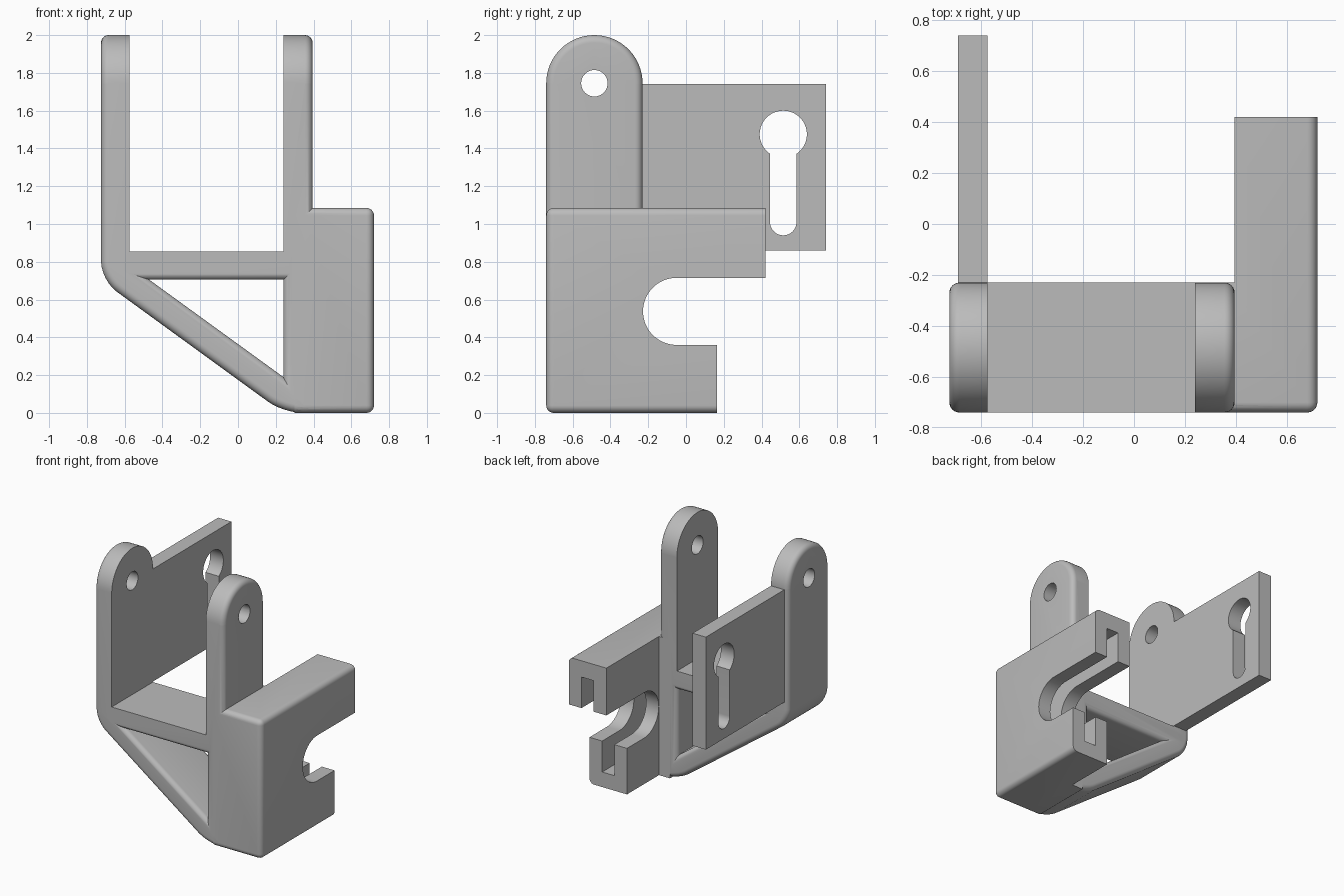
import bpy, bmesh, math
from mathutils import Vector

cube = bpy.data.objects.get("Cube")
if cube:
    bpy.data.objects.remove(cube, do_unlink=True)

FRONT, BACK = -0.74, -0.23       # depth of the clevis frame
MID = (FRONT + BACK) / 2
ARM_TOP = 1.745                  # centre height of the round arm ends
FILLET = 0.04

grey = bpy.data.materials.new("plain grey")
grey.use_nodes = True
grey.diffuse_color = (0.5, 0.5, 0.5, 1)
grey.node_tree.nodes["Principled BSDF"].inputs["Base Color"].default_value = (0.5, 0.5, 0.5, 1)


def finish(bm, name):
    bmesh.ops.recalc_face_normals(bm, faces=bm.faces[:])
    mesh = bpy.data.meshes.new(name)
    bm.to_mesh(mesh)
    bm.free()
    mesh.materials.append(grey)
    obj = bpy.data.objects.new(name, mesh)
    bpy.context.collection.objects.link(obj)
    return obj


def prism(points, start, depth):
    """Extrude a 3D outline; returns an open bmesh."""
    bm = bmesh.new()
    face = bm.faces.new([bm.verts.new(p) for p in points])
    ext = bmesh.ops.extrude_face_region(bm, geom=[face])
    verts = [v for v in ext["geom"] if isinstance(v, bmesh.types.BMVert)]
    bmesh.ops.translate(bm, verts=verts, vec=depth)
    bmesh.ops.translate(bm, verts=bm.verts[:], vec=start)
    bmesh.ops.recalc_face_normals(bm, faces=bm.faces[:])
    return bm


def side_prism(outline, x0, x1):
    return prism([(0, y, z) for y, z in outline], (x0, 0, 0), (x1 - x0, 0, 0))


def box(x0, x1, y0, y1, z0, z1):
    return side_prism([(y0, z0), (y1, z0), (y1, z1), (y0, z1)], x0, x1)


def arc(y, z, r, a0, a1, n):
    steps = [math.radians(a0 + (a1 - a0) * i / n) for i in range(n + 1)]
    return [(y + r * math.cos(a), z + r * math.sin(a)) for a in steps]


def round_edges(bm, test, size, segments=6):
    edges = [e for e in bm.edges if test(e.verts[0].co, e.verts[1].co)]
    bmesh.ops.bevel(bm, geom=edges, offset=size, segments=segments,
                    profile=0.5, affect='EDGES', clamp_overlap=True)


def combine(target, bm, name, operation):
    tool = finish(bm, name)
    tool.hide_render = True
    mod = target.modifiers.new(name, 'BOOLEAN')
    mod.operation, mod.solver, mod.object = operation, 'EXACT', tool
    bpy.context.view_layer.objects.active = target
    bpy.ops.object.modifier_apply(modifier=mod.name)
    bpy.data.objects.remove(tool, do_unlink=True)


# Frame: outline with a slanted underside and softened outer rims
outline = [(-0.725, ARM_TOP), (-0.725, 0.702), (0.241, 0), (0.395, 0), (0.395, ARM_TOP)]
bm = prism([(x, 0, z) for x, z in outline], (0, FRONT, 0), (0, BACK - FRONT, 0))
round_edges(bm, lambda a, b: abs(a.y - b.y) > 0.1 and a.x < 0.3 and a.z < 1, 0.1)
round_edges(bm, lambda a, b: abs(a.y - b.y) < 1e-4 and min(a.z, b.z) < 1.7, FILLET)
bracket = finish(bm, "bracket")

# Round arm ends
bm = side_prism(arc(MID, ARM_TOP, (BACK - FRONT) / 2, 0, 360, 64)[:-1], -0.725, 0.395)
round_edges(bm, lambda a, b: abs(a.x - b.x) < 1e-4, FILLET)
combine(bracket, bm, "arm_ends", 'UNION')

# Keyhole plate, trimmed flush by the arm gap
combine(bracket, box(-0.69, -0.55, -0.4, 0.74, 0.86, 1.74), "plate", 'UNION')
combine(bracket, box(-0.575, 0.24, -1, 1, 0.855, 2.3), "arm_gap", 'DIFFERENCE')

# Pin holes through both arms
combine(bracket, side_prism(arc(MID, ARM_TOP, 0.07, 0, 360, 40)[:-1], -1, 1),
        "pin_holes", 'DIFFERENCE')

# Keyhole: round head with a narrow slot below
neck = math.degrees(math.asin(0.07 / 0.125))
keyhole = (arc(0.515, 1.475, 0.125, -90 + neck, 270 - neck, 40)
           + arc(0.515, 1.01, 0.07, 180, 360, 20))
combine(bracket, side_prism(keyhole, -1, -0.4), "keyhole", 'DIFFERENCE')

# Triangular window whose rim flares out at both ends
tri = [Vector(p) for p in ((-0.47, 0.705), (0.24, 0.705), (0.24, 0.19))]
sides = [(tri[(i + 1) % 3] - tri[(i + 2) % 3]).length for i in range(3)]
centre = sum((v * s for v, s in zip(tri, sides)), Vector((0, 0))) / sum(sides)
inradius = 0.705 - centre.y
flare = [(FILLET * (1 - math.sin(a)), FILLET * (1 - math.cos(a)))
         for a in [math.pi / 2 * i / 6 for i in range(7)]]
# each pair is (outward offset, depth from the face)
flare = [(FILLET, -0.1)] + [(o, d) for d, o in reversed(flare)]
rings = [(FRONT + d, o) for o, d in flare] + [(BACK - d, o) for o, d in reversed(flare)]
bm = bmesh.new()
loops = []
for y, off in rings:
    pts = [centre + (v - centre) * (1 + off / inradius) for v in tri]
    loops.append([bm.verts.new((p.x, y, p.y)) for p in pts])
for lo, hi in zip(loops, loops[1:]):
    for i in range(3):
        j = (i + 1) % 3
        bm.faces.new((lo[i], lo[j], hi[j], hi[i]))
bm.faces.new(loops[0])
bm.faces.new(loops[-1])
combine(bracket, bm, "window", 'DIFFERENCE')

# Side block with softened outer edges
bm = box(0.3, 0.72, FRONT, 0.42, 0, 1.085)
round_edges(bm, lambda a, b: (a.x + b.x) / 2 > 0.31 and (a.y + b.y) / 2 < 0.41, FILLET)
block = finish(bm, "block")
combine(block, box(0.1, 0.395, BACK, 1, -1, 2), "block_step", 'DIFFERENCE')

# Round-ended notch and shorter lower jaw
notch = arc(-0.05, 0.5375, 0.1775, 90, 270, 32) + [
    (0.165, 0.36), (0.165, -0.2), (0.6, -0.2), (0.6, 0.715)]
combine(block, side_prism(notch, 0, 1), "notch", 'DIFFERENCE')

# Deeper groove running around the notch inside the jaws
groove = arc(-0.05, 0.5375, 0.42, 90, 270, 40) + [(0.6, 0.1175), (0.6, 0.9575)]
combine(block, side_prism(groove, 0.505, 0.61), "groove", 'DIFFERENCE')

# Join the block to the bracket
bm = bmesh.new()
bm.from_mesh(block.data)
bpy.data.objects.remove(block, do_unlink=True)
combine(bracket, bm, "side_block", 'UNION')

bpy.ops.object.select_all(action='DESELECT')
bracket.select_set(True)
bpy.context.view_layer.objects.active = bracket
bpy.ops.object.shade_smooth_by_angle(angle=math.radians(25))
